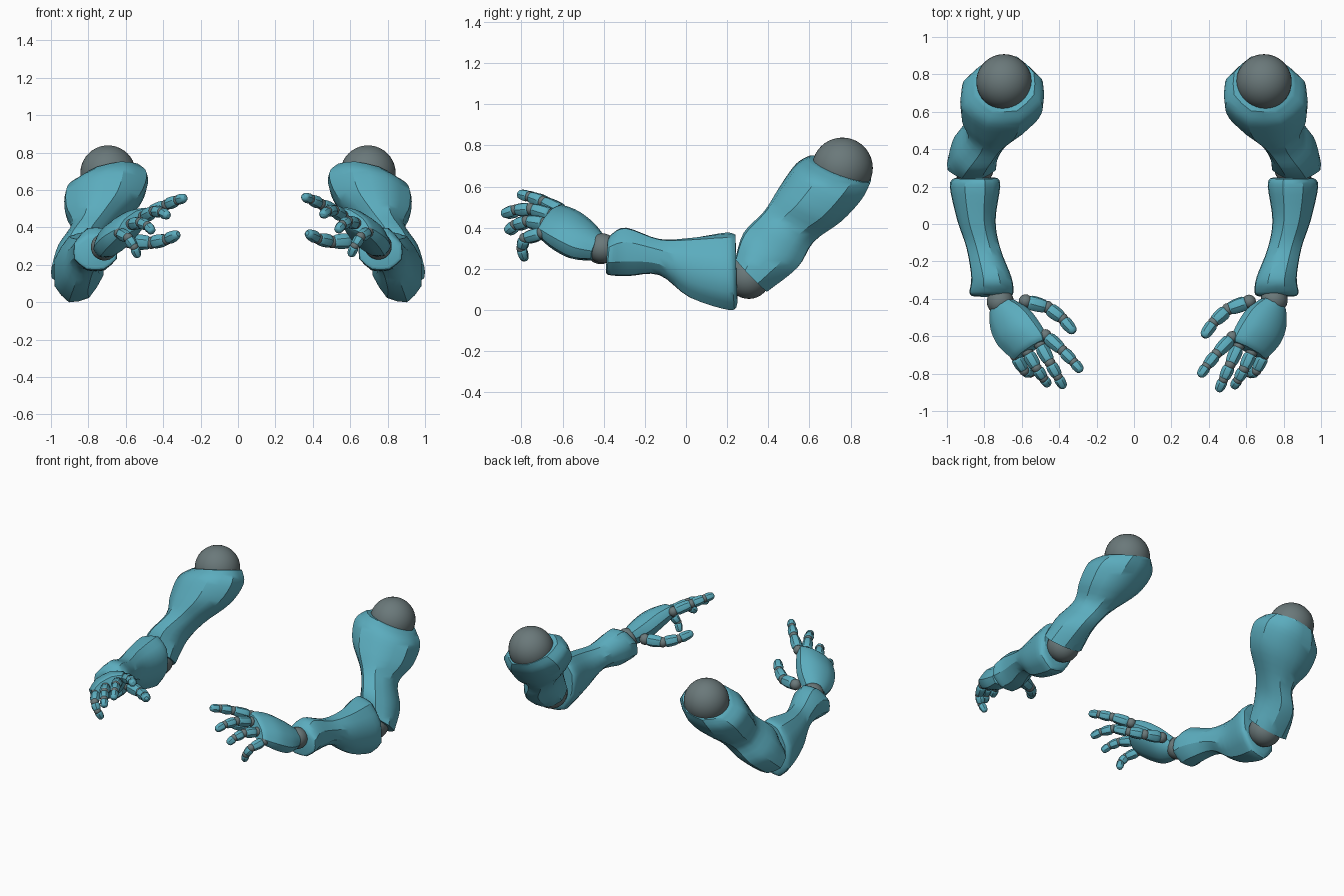
import bpy, bmesh, math
from mathutils import Vector, Matrix

cube = bpy.data.objects.get("Cube")
if cube:
    bpy.data.objects.remove(cube, do_unlink=True)


def material(name, colour):
    mat = bpy.data.materials.new(name)
    mat.use_nodes = True
    mat.diffuse_color = (*colour, 1)
    mat.node_tree.nodes["Principled BSDF"].inputs["Base Color"].default_value = (*colour, 1)
    return mat


TEAL = material("teal shell", (0.105, 0.415, 0.515))
GREY = material("grey joint", (0.145, 0.19, 0.195))


def finish(name, bm, mat, place):
    """Place the part, fix its normals and shade it with sharp ridges kept."""
    bmesh.ops.transform(bm, matrix=place, verts=bm.verts)
    bmesh.ops.recalc_face_normals(bm, faces=bm.faces)
    mesh = bpy.data.meshes.new(name)
    bm.to_mesh(mesh)
    bm.free()
    mesh.materials.append(mat)
    obj = bpy.data.objects.new(name, mesh)
    bpy.context.collection.objects.link(obj)
    bpy.ops.object.select_all(action="DESELECT")
    obj.select_set(True)
    bpy.context.view_layer.objects.active = obj
    bpy.ops.object.shade_smooth_by_angle(angle=math.radians(32))


def ball(name, centre, radius, place, segments=32):
    bm = bmesh.new()
    bmesh.ops.create_uvsphere(bm, u_segments=segments, v_segments=segments // 2, radius=radius)
    bmesh.ops.translate(bm, vec=centre, verts=bm.verts)
    finish(name, bm, GREY, place)


def spline(a, b, c, d, t):
    """Catmull-Rom blend from b to c."""
    return (b * 2 + (c - a) * t + (a * 2 - b * 5 + c * 4 - d) * t * t
            + (b * 3 - a - c * 3 + d) * t ** 3) / 2


def loft(name, sections, place, steps=4, sides=8):
    """Skin ridged rings; a section is (centre, half width vector, half depth vector)."""
    full = []
    last = len(sections) - 1
    for i in range(last):
        keys = [sections[min(max(i + k, 0), last)] for k in (-1, 0, 1, 2)]
        for s in range(steps):
            full.append([spline(*[k[part] for k in keys], s / steps) for part in range(3)])
    full.append(sections[-1])
    bm = bmesh.new()
    rings = []
    for centre, wide, deep in full:
        ring = []
        for j in range(sides * 2):
            angle = math.pi * j / sides
            reach = 1.045 if j % 2 else 1.0
            ring.append(bm.verts.new(centre + (wide * math.cos(angle) + deep * math.sin(angle)) * reach))
        rings.append(ring)
    for low, high in zip(rings, rings[1:]):
        for j in range(len(low)):
            k = (j + 1) % len(low)
            bm.faces.new((low[j], low[k], high[k], high[j]))
    bm.faces.new(rings[0])
    bm.faces.new(rings[-1])
    finish(name, bm, TEAL, place)


def span(x_in, x_out, front, back, drop=0):
    """Arm section from its four outermost points; drop lowers the outer side."""
    (fy, fz), (by, bz) = front, back
    centre = Vector(((x_in + x_out) / 2, (fy + by) / 2, (fz + bz) / 2))
    return centre, Vector(((x_out - x_in) / 2, 0, -drop)), Vector((0, (fy - by) / 2, (fz - bz) / 2))


UPPER_ARM = [
    span(0.53, 0.85, (0.60, 0.74), (0.90, 0.63), 0.035),
    span(0.48, 0.92, (0.53, 0.70), (0.86, 0.55), 0.035),
    span(0.52, 0.925, (0.45, 0.59), (0.76, 0.44), 0.03),
    span(0.65, 0.89, (0.38, 0.48), (0.62, 0.33), 0.01),
    span(0.72, 0.965, (0.28, 0.375), (0.545, 0.21), 0.02),
    span(0.735, 1.0, (0.24, 0.25), (0.395, 0.09), 0.01),
]
FOREARM = [
    span(0.73, 0.96, (0.24, 0.36), (0.25, 0.04), 0.03),
    span(0.715, 0.985, (0.19, 0.37), (0.215, 0.005), 0.03),
    span(0.74, 0.945, (0.02, 0.35), (0.02, 0.06), 0.01),
    span(0.715, 0.895, (-0.13, 0.345), (-0.13, 0.17)),
    span(0.655, 0.87, (-0.29, 0.40), (-0.28, 0.165)),
    span(0.645, 0.88, (-0.36, 0.37), (-0.375, 0.17)),
    span(0.665, 0.86, (-0.38, 0.34), (-0.39, 0.19)),
]

# Palm axes: across the knuckles, and out of the back of the hand
ACROSS = Vector((-0.75, 0.43, 0.51))
BACK_OF_HAND = Vector((0.6, 0.09, 0.8))
PALM = [((0.745, -0.43, 0.305), 0.075, 0.058), ((0.71, -0.50, 0.34), 0.12, 0.075),
        ((0.67, -0.58, 0.39), 0.135, 0.073), ((0.625, -0.65, 0.43), 0.125, 0.055),
        ((0.612, -0.675, 0.438), 0.108, 0.04)]

# Name: knuckle, tip, outward bow, thickness
DIGITS = {
    "thumb": ((0.615, -0.415, 0.33), (0.37, -0.605, 0.37), (-0.01, 0.04, -0.025), 0.039),
    "index_finger": ((0.525, -0.605, 0.48), (0.35, -0.815, 0.565), (-0.01, 0, 0.01), 0.034),
    "middle_finger": ((0.56, -0.65, 0.46), (0.45, -0.895, 0.465), (0, 0, 0.03), 0.034),
    "ring_finger": ((0.63, -0.685, 0.42), (0.53, -0.875, 0.38), (0, -0.01, 0.03), 0.033),
    "little_finger": ((0.695, -0.70, 0.375), (0.6, -0.785, 0.245), (0, -0.05, 0.03), 0.031),
}


def digit(name, knuckle, tip, bow, thick, place):
    """Three tapered segments with a ball at each joint."""
    start, end, bow = Vector(knuckle), Vector(tip), Vector(bow)
    joints = [start.lerp(end, t) + bow * (4 * t * (1 - t)) for t in (0, 0.42, 0.74, 1)]
    for i in range(3):
        a, b = joints[i], joints[i + 1]
        size = thick * (1 - 0.1 * i)
        ball(f"{name}_joint_{i + 1}", a, size * 0.95, place, 16)
        along = (b - a).normalized()
        wide = along.cross(BACK_OF_HAND).normalized()
        deep = wide.cross(along)
        profile = [(0.14, 0.8), (0.24, 1), (0.55, 1.02), (0.85, 0.9), (0.93, 0.75)]
        if i == 2:
            profile = [(0.14, 0.85), (0.25, 1), (0.6, 0.95), (0.88, 0.75), (1, 0.38)]
        rings = [(a.lerp(b, t), wide * size * r, deep * size * r) for t, r in profile]
        loft(f"{name}_segment_{i + 1}", rings, place, steps=2, sides=6)


def arm(side, place, hand_turn, hand_shift):
    ball(f"{side}_shoulder_ball", (0.695, 0.76, 0.69), 0.148, place, 40)
    loft(f"{side}_upper_arm", UPPER_ARM, place)
    ball(f"{side}_elbow_ball", (0.855, 0.305, 0.16), 0.106, place)
    loft(f"{side}_forearm", FOREARM, place)
    # Hand, swung inwards about the wrist
    wrist = Vector((0.75, -0.405, 0.30))
    swing = (Matrix.Translation(wrist + Vector(hand_shift))
             @ Matrix.Rotation(-hand_turn, 4, "Z") @ Matrix.Translation(-wrist))
    hand = place @ swing
    ball(f"{side}_wrist_ball", wrist, 0.072, hand)
    loft(f"{side}_palm", [(Vector(c), ACROSS * w, BACK_OF_HAND * d) for c, w, d in PALM], hand)
    for name, shape in DIGITS.items():
        digit(f"{side}_{name}", *shape, hand)


arm("left", Matrix.Identity(4), 0, (0, 0, 0))
arm("right", Matrix.Scale(-1, 4, (1, 0, 0)), math.radians(5), (-0.035, -0.01, -0.005))
